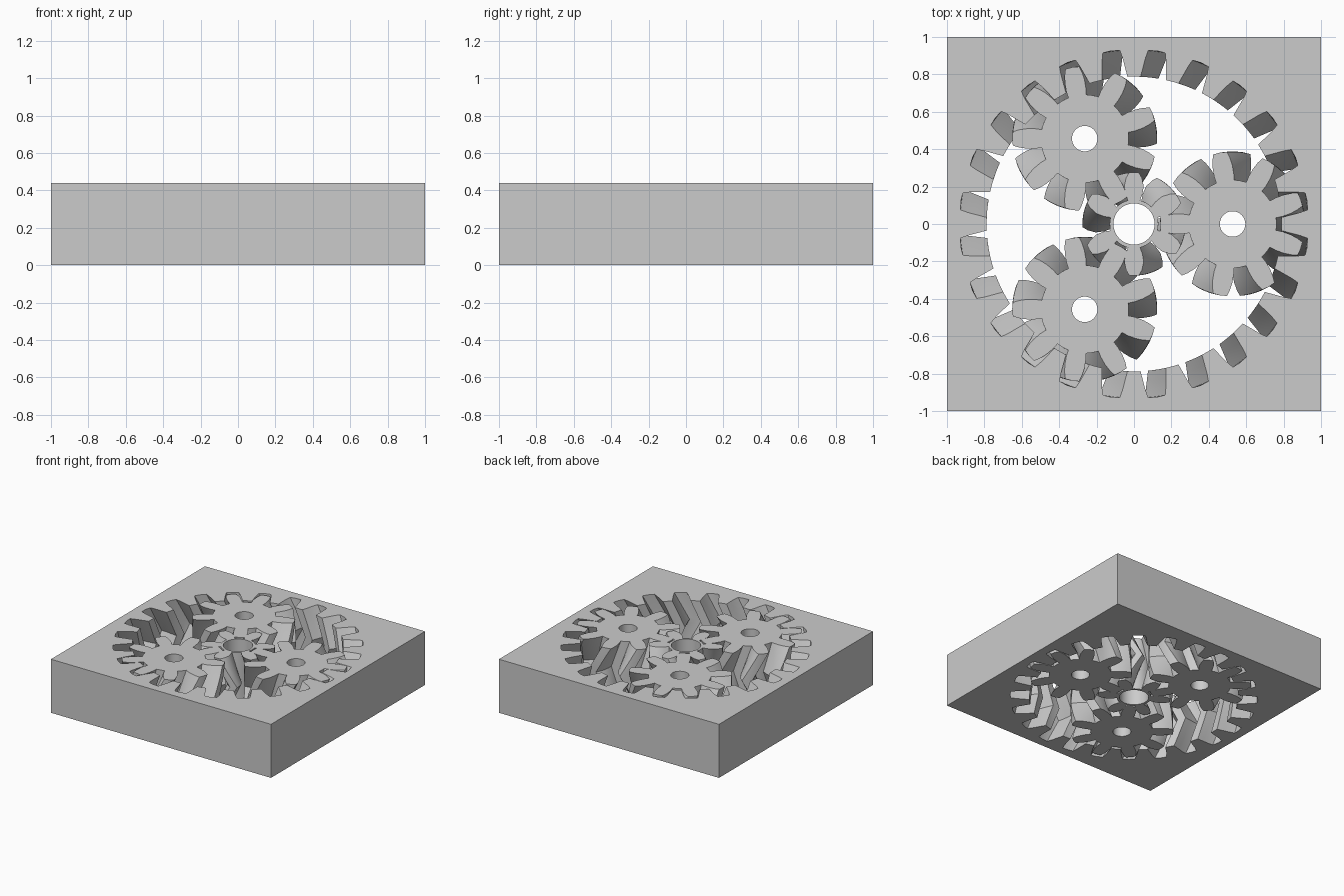
import bpy, bmesh
from math import sin, cos, pi, radians, asin

cube = bpy.data.objects.get("Cube")
if cube:
    bpy.data.objects.remove(cube, do_unlink=True)

HEIGHT = 0.44
STEPS = 14                 # layers of the herringbone loft, must be even
RING_TWIST = radians(-7)   # turn of the ring teeth at mid height
RING_TEETH = 24
ORBIT = 0.527

grey = bpy.data.materials.new("plain grey")
grey.use_nodes = True
grey.diffuse_color = (0.6, 0.6, 0.6, 1)
grey.node_tree.nodes["Principled BSDF"].inputs["Base Color"].default_value = (0.6, 0.6, 0.6, 1)


def tooth_outline(teeth, profile, phase):
    """Closed gear outline from (radius, half width) pairs, root to tip."""
    half = [(r, asin(w / r)) for r, w in profile]
    flank = [(r, -a) for r, a in half] + [(r, a) for r, a in reversed(half)]
    pitch = 2 * pi / teeth
    root, edge = half[0]
    gap = pitch - 2 * edge
    flank += [(root, edge + gap * k / 4) for k in (1, 2, 3)]
    flank.insert(len(half), (half[-1][0] * 1.004, 0))
    return [(r, a + phase + i * pitch) for i in range(teeth) for r, a in flank]


def circle(radius, sides=64):
    return [(radius * cos(2 * pi * i / sides), radius * sin(2 * pi * i / sides))
            for i in range(sides)]


def herringbone(name, outline, twist, border, centre=(0, 0)):
    """Loft a toothed wall that twists to mid height and back, plus a straight border wall."""
    bm = bmesh.new()

    def loft(layers):
        rings = [[bm.verts.new(p) for p in layer] for layer in layers]
        for low, high in zip(rings, rings[1:]):
            for i in range(len(low)):
                bm.faces.new((low[i - 1], low[i], high[i], high[i - 1]))
        return rings[0], rings[-1]

    layers = []
    for s in range(STEPS + 1):
        t = s / STEPS
        turn = twist * (1 - abs(2 * t - 1))
        layers.append([(r * cos(a + turn), r * sin(a + turn), HEIGHT * t) for r, a in outline])
    toothed = loft(layers)
    straight = loft([[(x, y, z) for x, y in border] for z in (0, HEIGHT)])
    # flat end faces between the two walls
    for teeth_loop, border_loop in zip(toothed, straight):
        edges = [bm.edges.get((loop[i - 1], loop[i]))
                 for loop in (teeth_loop, border_loop) for i in range(len(loop))]
        bmesh.ops.triangle_fill(bm, edges=edges, use_beauty=True, normal=(0, 0, 1))
    bmesh.ops.recalc_face_normals(bm, faces=bm.faces)

    mesh = bpy.data.meshes.new(name)
    bm.to_mesh(mesh)
    bm.free()
    mesh.materials.append(grey)
    obj = bpy.data.objects.new(name, mesh)
    obj.location = (*centre, 0)
    bpy.context.collection.objects.link(obj)
    bpy.ops.object.select_all(action='DESELECT')
    obj.select_set(True)
    bpy.context.view_layer.objects.active = obj
    bpy.ops.object.shade_smooth_by_angle(angle=radians(25))
    return obj


# Square housing with internal teeth
ring_space = [(0.788, 0.068), (0.843, 0.061), (0.89, 0.055), (0.93, 0.046)]
herringbone("ring_housing", tooth_outline(RING_TEETH, ring_space, pi / RING_TEETH),
            RING_TWIST, [(-1, -1), (1, -1), (1, 1), (-1, 1)])

# Central gear, opposite hand
sun_tooth = [(0.13, 0.032), (0.165, 0.045), (0.21, 0.052), (0.25, 0.042), (0.275, 0.027)]
herringbone("sun_gear", tooth_outline(6, sun_tooth, pi / 6),
            -RING_TWIST * RING_TEETH / 6, circle(0.11))

# Three orbiting gears
planet_tooth = [(0.235, 0.048), (0.27, 0.053), (0.316, 0.053), (0.355, 0.047), (0.386, 0.037)]
for k in range(3):
    angle = 2 * pi * k / 3
    herringbone(f"planet_gear_{k + 1}", tooth_outline(9, planet_tooth, pi / 9),
                RING_TWIST * RING_TEETH / 9, circle(0.068),
                (ORBIT * cos(angle), ORBIT * sin(angle)))
